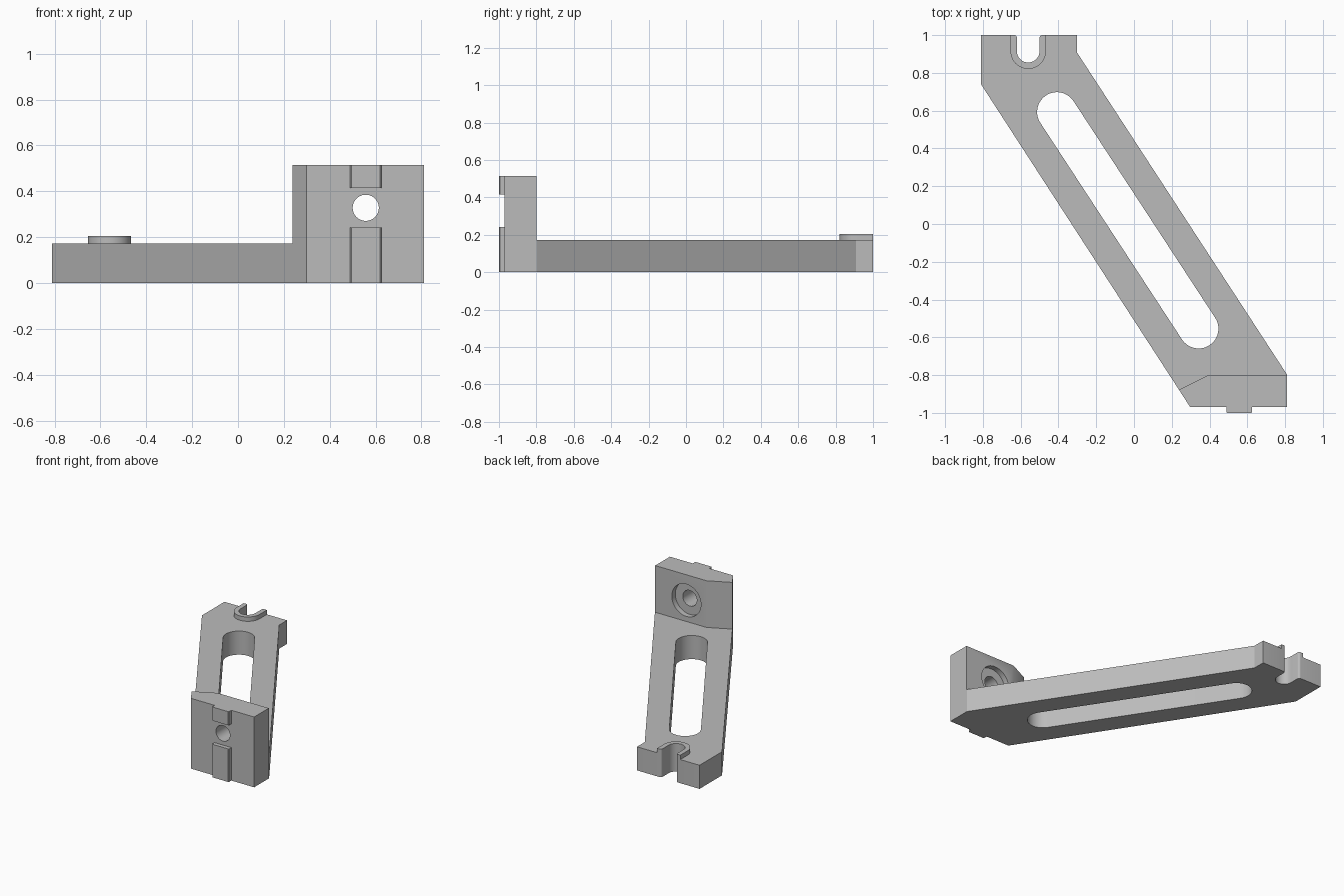
import bpy
import bmesh
from math import pi, cos, sin, atan2, radians
from mathutils import Matrix

if "Cube" in bpy.data.objects:
    bpy.data.objects.remove(bpy.data.objects["Cube"], do_unlink=True)

grey = bpy.data.materials.new("plain grey")
grey.use_nodes = True
colour = (0.5, 0.5, 0.5, 1)
grey.diffuse_color = colour
grey.node_tree.nodes["Principled BSDF"].inputs["Base Color"].default_value = colour

ARM_TOP, BLOCK_TOP = 0.173, 0.515
NOTCH_X, NOTCH_Y, NOTCH_R = -0.56, 0.915, 0.06
HOLE_X, HOLE_Z = 0.557, 0.328


def arc(cx, cy, r, start, end, steps=20):
    angles = [start + (end - start) * i / steps for i in range(steps + 1)]
    return [(cx + r * cos(a), cy + r * sin(a)) for a in angles]


def finish(name, bm):
    bmesh.ops.recalc_face_normals(bm, faces=bm.faces)
    mesh = bpy.data.meshes.new(name)
    bm.to_mesh(mesh)
    bm.free()
    mesh.materials.append(grey)
    obj = bpy.data.objects.new(name, mesh)
    bpy.context.collection.objects.link(obj)
    return obj


def prism(name, outline, low, high):
    bm = bmesh.new()
    face = bm.faces.new([bm.verts.new((x, y, low)) for x, y in outline])
    top = bmesh.ops.extrude_face_region(bm, geom=[face])
    verts = [v for v in top["geom"] if isinstance(v, bmesh.types.BMVert)]
    bmesh.ops.translate(bm, verts=verts, vec=(0, 0, high - low))
    return finish(name, bm)


def bore(name, radius, y0, y1):
    bm = bmesh.new()
    place = Matrix.Translation((HOLE_X, (y0 + y1) / 2, HOLE_Z)) @ Matrix.Rotation(pi / 2, 4, "X")
    bmesh.ops.create_cone(bm, cap_ends=True, segments=48, radius1=radius,
                          radius2=radius, depth=y1 - y0, matrix=place)
    return finish(name, bm)


def smooth(obj):
    bpy.ops.object.select_all(action="DESELECT")
    obj.select_set(True)
    bpy.context.view_layer.objects.active = obj
    bpy.ops.object.shade_smooth_by_angle(angle=radians(30))


# Slanted arm outline with an open, softly rounded notch at the back
f = 0.015
notch = (arc(NOTCH_X + NOTCH_R + f, 1 - f, f, pi / 2, pi, 5)
         + arc(NOTCH_X, NOTCH_Y, NOTCH_R, 0, -pi)
         + arc(NOTCH_X - NOTCH_R - f, 1 - f, f, 0, pi / 2, 5))
outline = [(-0.81, 1), (-0.81, 0.74), (0.298, -0.97), (0.81, -0.97),
           (0.81, -0.797), (-0.303, 0.91), (-0.303, 1)] + notch
body = prism("bracket_body", outline, 0, BLOCK_TOP)

# Cutters: space above the arm, long slot, bolt hole and its counterbore
clearance = prism("arm_clearance_cutter",
                  [(0.394, -0.8), (1.2, -0.8), (1.2, 1.2), (-1.2, 1.2),
                   (-1.2, -0.945), (0.1, -0.945)], ARM_TOP, 0.8)
ax, ay, bx, by, r = -0.408, 0.593, 0.342, -0.554, 0.105
side = atan2(by - ay, bx - ax) + pi / 2
slot = prism("long_slot_cutter",
             arc(ax, ay, r, side, side + pi) + arc(bx, by, r, side + pi, side + 2 * pi),
             -0.1, 0.4)
cutters = [clearance, slot, bore("bolt_hole_cutter", 0.057, -1.1, -0.6),
           bore("counterbore_cutter", 0.118, -0.84, -0.55)]
for cutter in cutters:
    mod = body.modifiers.new(cutter.name, "BOOLEAN")
    mod.operation, mod.solver, mod.object = "DIFFERENCE", "EXACT", cutter

# Bake the cuts into the body
bpy.context.view_layer.update()
evaluated = body.evaluated_get(bpy.context.evaluated_depsgraph_get())
cut_mesh = bpy.data.meshes.new_from_object(evaluated)
body.modifiers.clear()
body.data = cut_mesh
for cutter in cutters:
    bpy.data.objects.remove(cutter, do_unlink=True)
smooth(body)

# Raised collar around the notch
outer = NOTCH_R + 0.034
collar = prism("notch_collar",
               [(NOTCH_X + outer, 1)] + notch[:1] + notch[1:-1] + notch[-1:]
               + [(NOTCH_X - outer, 1)] + arc(NOTCH_X, NOTCH_Y, outer, -pi, 0),
               ARM_TOP, 0.205)
smooth(collar)

# Locating ribs above and below the bolt hole
for name, low, high in (("lower_rib", 0, 0.242), ("upper_rib", 0.415, BLOCK_TOP)):
    left, right = HOLE_X - 0.068, HOLE_X + 0.068
    prism(name, [(left, -0.97), (left, -0.995), (left + 0.005, -1), (right - 0.005, -1),
                 (right, -0.995), (right, -0.97)], low, high)
